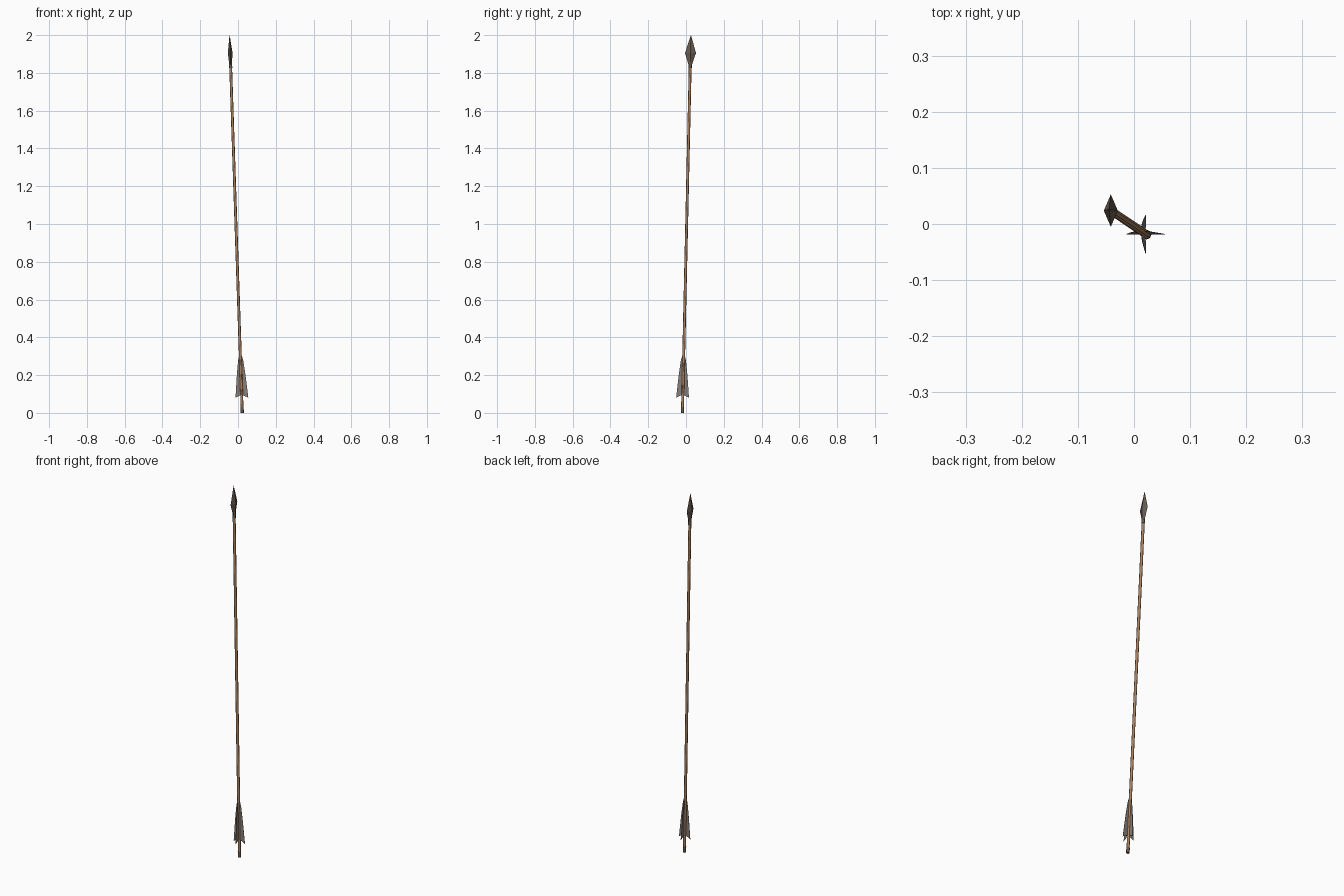
import bpy, bmesh, math

if "Cube" in bpy.data.objects:
    bpy.data.objects.remove(bpy.data.objects["Cube"])


def material(name, rgb):
    m = bpy.data.materials.new(name)
    m.diffuse_color = (*rgb, 1)
    m.use_nodes = True
    m.node_tree.nodes["Principled BSDF"].inputs["Base Color"].default_value = m.diffuse_color
    return m


WOOD = material("brown wood", (0.40, 0.22, 0.115))
IRON = material("dull iron", (0.135, 0.105, 0.082))
FEATHER = material("grey feather", (0.24, 0.205, 0.185))


def lean(x, y, z):
    """Place a point of the upright arrow on its slightly leaning axis."""
    return (x + 0.0225 - 0.0335 * z, y - 0.019 + 0.0225 * z, z)


def finish(name, bm, mat, smooth=False):
    bmesh.ops.recalc_face_normals(bm, faces=bm.faces)
    for f in bm.faces:
        f.smooth = smooth and len(f.verts) == 4
    me = bpy.data.meshes.new(name)
    bm.to_mesh(me)
    bm.free()
    me.materials.append(mat)
    bpy.context.collection.objects.link(bpy.data.objects.new(name, me))


def loft(name, rings, sides, mat, smooth=False):
    """Stack elliptical rings given as (radius x, radius y, z)."""
    bm = bmesh.new()
    loops = []
    for rx, ry, z in rings:
        loops.append([bm.verts.new(lean(rx * math.cos(i * math.tau / sides),
                                        ry * math.sin(i * math.tau / sides), z))
                      for i in range(sides)])
    for a, b in zip(loops, loops[1:]):
        for i in range(sides):
            j = (i + 1) % sides
            bm.faces.new((a[i], a[j], b[j], b[i]))
    bm.faces.new(loops[0])
    bm.faces.new(loops[-1])
    finish(name, bm, mat, smooth)


# Shaft with a slightly thicker nock, and the head's socket
loft("shaft", [(0.0075, 0.0075, 0.02), (0.0075, 0.0075, 1.84)], 8, WOOD, True)
loft("nock", [(0.0085, 0.0085, 0), (0.0085, 0.0085, 0.03)], 8, IRON, True)
loft("head_socket", [(0.0085, 0.0085, 1.825), (0.0085, 0.0085, 1.86)], 8, IRON, True)

# Four-sided arrowhead, broad along y
loft("arrowhead", [(0.006, 0.007, 1.835), (0.0125, 0.029, 1.905),
                   (0.0005, 0.0005, 2.0)], 4, IRON)

# Four thin feather vanes around the tail
OUTLINE = [(0.004, 0.315), (0.014, 0.275), (0.023, 0.2), (0.034, 0.08), (0.004, 0.095)]
for k in range(4):
    c, s = round(math.cos(k * math.pi / 2)), round(math.sin(k * math.pi / 2))
    bm = bmesh.new()
    sheets = [[bm.verts.new(lean(r * c - t * s + 0.001, r * s + t * c - 0.001, z))
               for r, z in OUTLINE] for t in (-0.0005, 0.0005)]
    for sheet in sheets:
        bm.faces.new(sheet)
    for i in range(len(OUTLINE)):
        j = (i + 1) % len(OUTLINE)
        bm.faces.new((sheets[0][i], sheets[0][j], sheets[1][j], sheets[1][i]))
    finish(f"feather_{k + 1}", bm, FEATHER)
